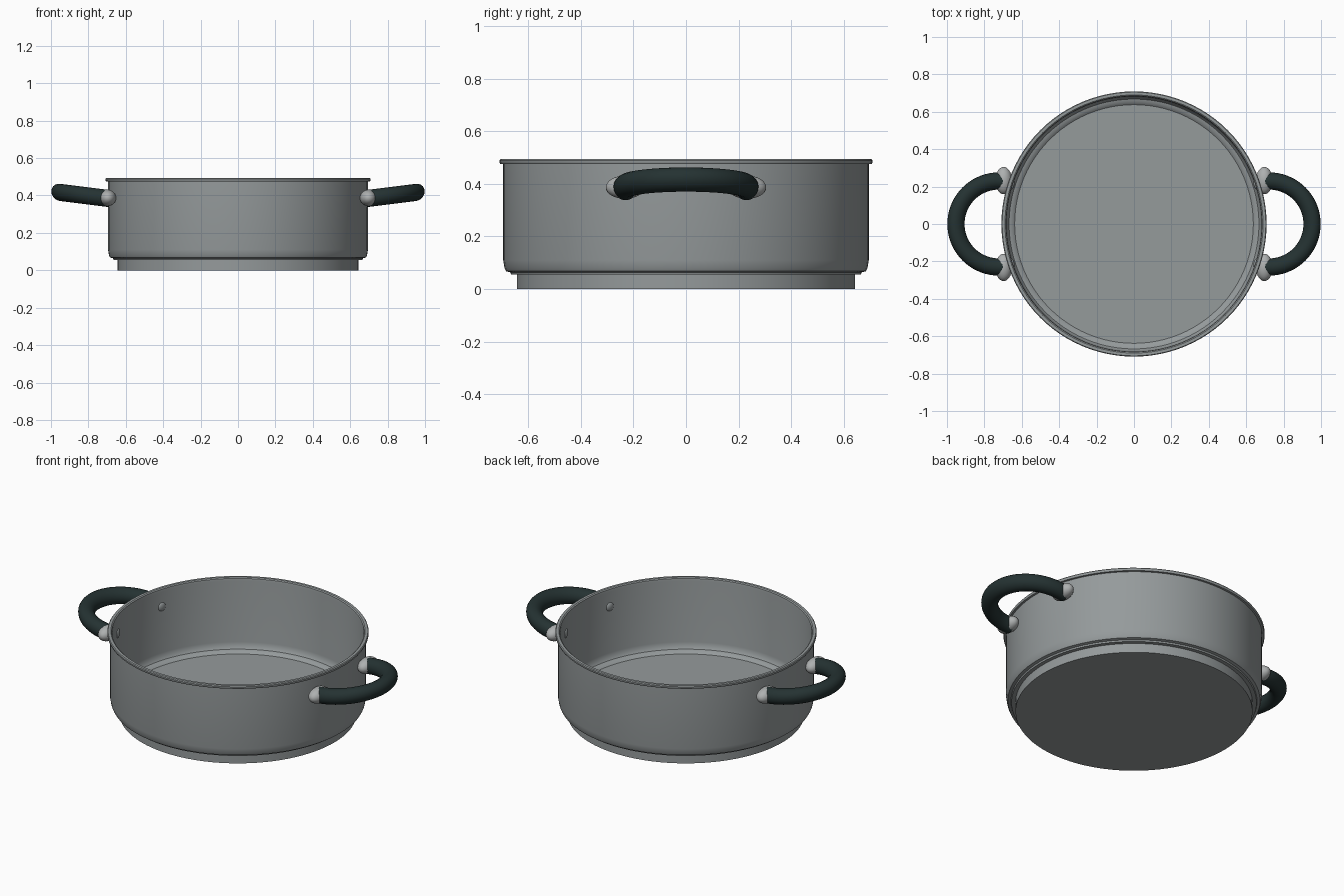
import bpy, bmesh, math
from mathutils import Vector, Matrix

if "Cube" in bpy.data.objects:
    bpy.data.objects.remove(bpy.data.objects["Cube"])


def material(name, rgb):
    m = bpy.data.materials.new(name)
    m.diffuse_color = (*rgb, 1.0)
    m.use_nodes = True
    m.node_tree.nodes["Principled BSDF"].inputs["Base Color"].default_value = m.diffuse_color
    return m


STEEL = material("brushed steel", (0.30, 0.325, 0.33))
FITTING = material("light steel fitting", (0.42, 0.435, 0.435))
GRIP = material("dark green grip", (0.018, 0.032, 0.032))


def finish(name, bm, mat, angle=35):
    bmesh.ops.recalc_face_normals(bm, faces=bm.faces)
    me = bpy.data.meshes.new(name)
    bm.to_mesh(me)
    bm.free()
    me.materials.append(mat)
    ob = bpy.data.objects.new(name, me)
    bpy.context.collection.objects.link(ob)
    bpy.ops.object.select_all(action='DESELECT')
    ob.select_set(True)
    bpy.context.view_layer.objects.active = ob
    bpy.ops.object.shade_smooth_by_angle(angle=math.radians(angle))
    return ob


def lathe(name, profile, mat, steps=96):
    bm = bmesh.new()
    vs = [bm.verts.new((r, 0, z)) for r, z in profile]
    es = [bm.edges.new(p) for p in zip(vs, vs[1:])]
    bmesh.ops.spin(bm, geom=vs + es, axis=(0, 0, 1), cent=(0, 0, 0),
                   angle=math.tau, steps=steps)
    bmesh.ops.remove_doubles(bm, verts=bm.verts, dist=1e-5)
    return finish(name, bm, mat)


# Pot: underside, stepped base, rounded lower edge, wall, rolled rim, inside, floor
lathe("pot_body", [
    (0, 0), (0.643, 0), (0.643, 0.055), (0.665, 0.055), (0.668, 0.064),
    (0.684, 0.068), (0.690, 0.08), (0.695, 0.11), (0.695, 0.475),
    (0.706, 0.476), (0.709, 0.481), (0.709, 0.489), (0.705, 0.494),
    (0.690, 0.494), (0.684, 0.489), (0.682, 0.475), (0.682, 0.11),
    (0.677, 0.085), (0.668, 0.073), (0.655, 0.07), (0.643, 0.062),
    (0.638, 0.058), (0, 0.058)], STEEL)


# Handle grip: half ring tilted upwards away from the pot
def grip(name, side):
    bm = bmesh.new()
    n, k, R, r, tilt = 36, 20, 0.23, 0.046, 0.125
    path = [Vector((0.69, -R, 0))]
    path += [Vector((0.722 + R * math.sin(t), -R * math.cos(t), 0))
             for t in (math.pi * i / n for i in range(n + 1))]
    path.append(Vector((0.69, R, 0)))
    rings = []
    for i, p in enumerate(path):
        d = (path[min(i + 1, len(path) - 1)] - path[max(i - 1, 0)]).normalized()
        out = d.cross(Vector((0, 0, 1)))
        rings.append([bm.verts.new(p + r * (out * math.cos(a) + Vector((0, 0, math.sin(a)))))
                      for a in (math.tau * j / k for j in range(k))])
    for a, b in zip(rings, rings[1:]):
        for j in range(k):
            bm.faces.new((a[j], a[(j + 1) % k], b[(j + 1) % k], b[j]))
    bm.faces.new(rings[0])
    bm.faces.new(rings[-1])
    for v in bm.verts:
        v.co.z += 0.385 + (v.co.x - 0.70) * tilt
        v.co.x *= side
    finish(name, bm, GRIP)


def ellipsoid(name, loc, size, yaw, mat):
    bm = bmesh.new()
    bmesh.ops.create_uvsphere(
        bm, u_segments=28, v_segments=16, radius=1,
        matrix=Matrix.Translation(loc) @ Matrix.Rotation(yaw, 4, 'Z')
        @ Matrix.Diagonal((*size, 1)))
    finish(name, bm, mat, 60)


for side, label in ((1, "right"), (-1, "left")):
    grip(label + "_grip", side)
    for s, end in ((1, "back"), (-1, "front")):
        # Handle mount on the outer wall and rivet head on the inner wall
        ellipsoid(f"{label}_{end}_mount", (side * 0.697, s * 0.232, 0.387),
                  (0.045, 0.073, 0.044), 0, FITTING)
        ellipsoid(f"{label}_{end}_rivet", (side * 0.652, s * 0.208, 0.385),
                  (0.012, 0.026, 0.026), side * s * 0.31, STEEL)
